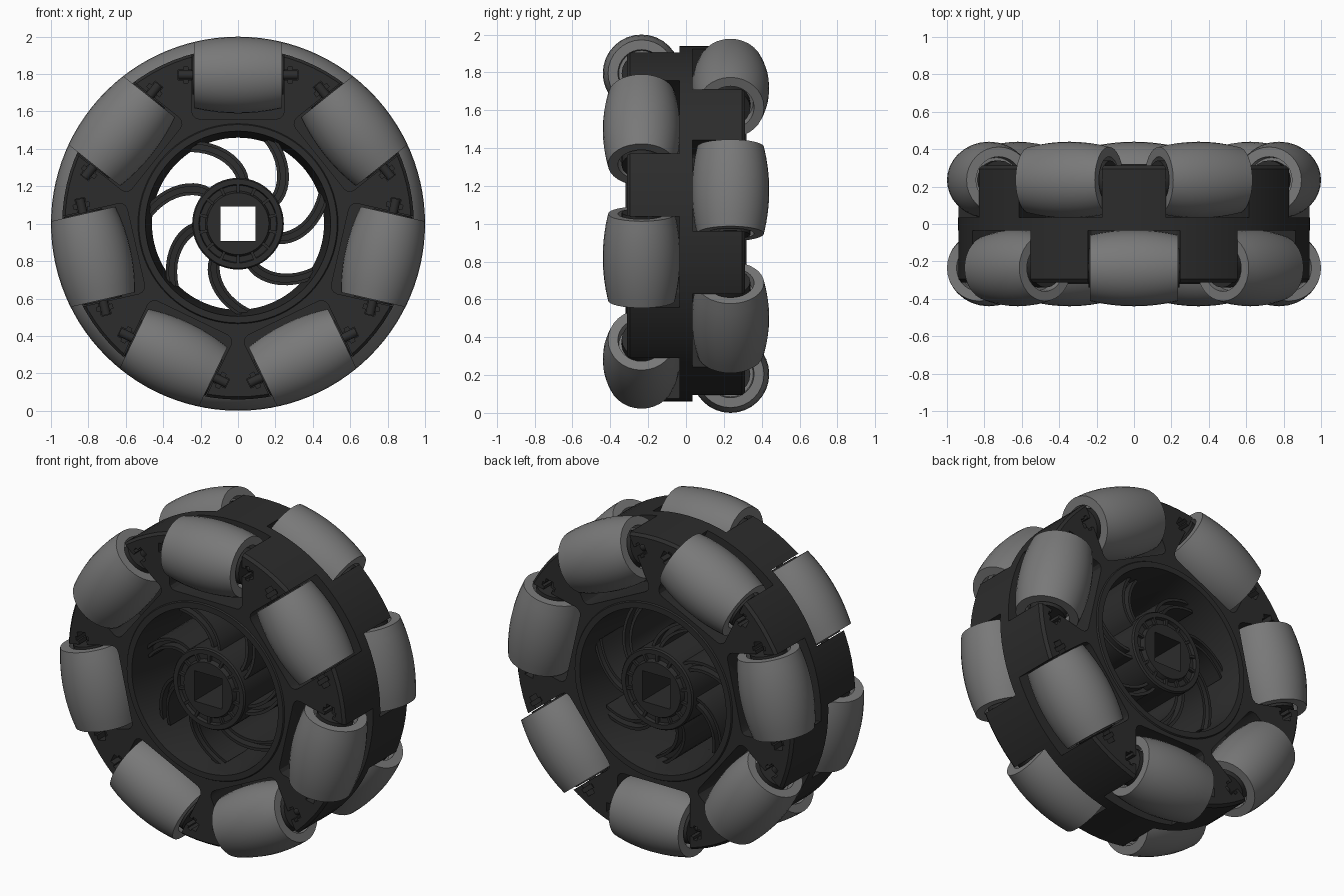
import bpy, bmesh, math
from mathutils import Matrix, Vector

if "Cube" in bpy.data.objects:
    bpy.data.objects.remove(bpy.data.objects["Cube"])

N = 7
STEP = 2 * math.pi / N
LIFT = Matrix.Translation((0, 0, 1))


def material(name, v):
    m = bpy.data.materials.new(name)
    m.diffuse_color = (v, v, v, 1)
    m.use_nodes = True
    m.node_tree.nodes["Principled BSDF"].inputs["Base Color"].default_value = m.diffuse_color
    return m


DARK = material("dark_plastic", 0.025)
GREY = material("grey_rubber", 0.19)


def add_object(name, bm, mat=None, matrix=LIFT):
    bmesh.ops.recalc_face_normals(bm, faces=bm.faces)
    me = bpy.data.meshes.new(name)
    bm.to_mesh(me)
    bm.free()
    if mat:
        me.materials.append(mat)
    ob = bpy.data.objects.new(name, me)
    ob.matrix_world = matrix
    bpy.context.collection.objects.link(ob)
    return ob


def select(ob):
    bpy.ops.object.select_all(action='DESELECT')
    ob.select_set(True)
    bpy.context.view_layer.objects.active = ob


def smooth(ob, deg=30):
    select(ob)
    bpy.ops.object.shade_smooth_by_angle(angle=math.radians(deg))


def lathe(profile, seg, axis='Y'):
    """Revolve a closed (radius, along-axis) profile."""
    bm = bmesh.new()
    rings = []
    for i in range(seg):
        a = 2 * math.pi * i / seg
        c, s = math.cos(a), math.sin(a)
        rings.append([bm.verts.new((r * c, t, r * s) if axis == 'Y' else (t, r * c, r * s))
                      for r, t in profile])
    n = len(profile)
    for i in range(seg):
        p, q = rings[i], rings[(i + 1) % seg]
        for j in range(n):
            k = (j + 1) % n
            bm.faces.new((p[j], p[k], q[k], q[j]))
    return bm


def box(bm, lo, hi, m=Matrix()):
    lo, hi = Vector(lo), Vector(hi)
    scale = Matrix.Diagonal((*(hi - lo), 1))
    return bmesh.ops.create_cube(bm, size=1, matrix=m @ Matrix.Translation((lo + hi) / 2) @ scale)['verts']


def cut(ob, bm):
    cutter = add_object("cutter", bm)
    cutter.hide_render = True
    bpy.context.view_layer.update()
    mod = ob.modifiers.new("cut", 'BOOLEAN')
    mod.operation, mod.solver, mod.object = 'DIFFERENCE', 'EXACT', cutter
    select(ob)
    bpy.ops.object.modifier_apply(modifier=mod.name)
    bpy.data.objects.remove(cutter)


# Placement of the 14 roller stations: front row, then half-step-offset back row
stations = [Matrix.Rotation(k * STEP, 4, 'Y') for k in range(N)]
stations += [Matrix.Rotation(math.pi + k * STEP, 4, 'Y') @ Matrix.Rotation(math.pi, 4, 'Z') for k in range(N)]

# Wheel body: thick ring with a roller pocket at every station
half = [(0.495, -0.32), (0.53, -0.32), (0.535, -0.312), (0.925, -0.312), (0.94, -0.295)]
body = add_object("wheel_body", lathe([(0.46, 0)] + half + [(r, -y) for r, y in reversed(half)], 84), DARK)
pockets, slots, nut_slots = bmesh.new(), bmesh.new(), bmesh.new()
for m in stations:
    vs = box(pockets, (-0.247, -0.5, 0.56), (0.247, -0.035, 1.2), m)
    inv = m.inverted()
    edges = [e for e in {e for v in vs for e in v.link_edges}
             if all((inv @ v.co).z < 0.6 for v in e.verts)
             and abs((e.verts[0].co - e.verts[1].co).y) > 0.4]
    bmesh.ops.bevel(pockets, geom=edges, offset=0.04, segments=3, profile=0.5, affect='EDGES')
    box(slots, (-0.32, -0.5, 0.768), (0.32, -0.20, 0.822), m)
    for s in (-1, 1):
        x0, x1 = sorted((s * 0.268, s * 0.292))
        box(nut_slots, (x0, -0.5, 0.752), (x1, -0.20, 0.838), m)
for c in (pockets, slots, nut_slots):
    cut(body, c)
smooth(body, 25)

# Barrel roller with hollow ends, its outline following the wheel's circle
W = 0.235
barrel = [(math.sqrt(1 - (W * t / 4) ** 2) - 0.795, W * t / 4) for t in range(-4, 5)]
ends = [(0.125, W), (0.12, W - 0.06), (0.03, W - 0.06), (0.03, 0.06 - W), (0.12, 0.06 - W), (0.125, -W)]
roller = add_object("roller_1", lathe(barrel + ends, 32, 'X'), GREY)
smooth(roller, 35)
# Axle with a wider bushing sitting in the hollow roller ends
ax = [(0.024, 0.318), (0.024, 0.242), (0.105, 0.242), (0.105, 0.18), (0.028, 0.18)]
axle = add_object("axle_1", lathe([(0.002, 0.318)] + ax + [(r, -t) for r, t in reversed(ax)] + [(0.002, -0.318)],
                                  20, 'X'), DARK)
smooth(axle, 35)
for i, m in enumerate(stations):
    for src, name in ((roller, "roller"), (axle, "axle")):
        ob = src if i == 0 else src.copy()
        if i:
            ob.name = f"{name}_{i + 1}"
            bpy.context.collection.objects.link(ob)
        ob.matrix_world = LIFT @ m @ Matrix.Translation((0, -0.235, 0.795))

# Hub with grooved faces and a square shaft hole
hp = [(0.165, -0.29), (0.175, -0.265), (0.205, -0.265), (0.21, -0.285), (0.238, -0.285), (0.245, -0.275)]
hub = add_object("hub", lathe([(0.05, -0.29)] + hp + [(r, -y) for r, y in reversed(hp)] + [(0.05, 0.29)], 56), DARK)
hole = bmesh.new()
box(hole, (-0.093, -0.6, -0.093), (0.093, 0.6, 0.093))
cut(hub, hole)
smooth(hub)

# Small ribs across the hub groove, front and back
ribs = bmesh.new()
for k in range(14):
    for s in (-1, 1):
        y0, y1 = sorted((s * 0.25, s * 0.282))
        box(ribs, (-0.008, y0, 0.165), (0.008, y1, 0.215),
            Matrix.Rotation(k * STEP / 2, 4, 'Y') @ Matrix.Rotation(0.0, 4, 'Z'))
add_object("hub_ribs", ribs, DARK)


# Swept spokes: a web with a taller rib along each edge
def spoke_strip(bm, phase, off0, off1, d_in, d_out, n=10):
    prev = None
    for i in range(n + 1):
        t = i / n
        r = 0.225 + 0.255 * t
        a = phase - 0.56 + 0.66 * t ** 1.3
        tang = Vector((-math.sin(a), 0, math.cos(a)))
        rad = Vector((math.cos(a), 0, math.sin(a)))
        nrm = (tang - rad * 0.7).normalized()
        d = d_in + (d_out - d_in) * t
        p = [bm.verts.new(rad * r + nrm * o + Vector((0, y, 0)))
             for o, y in ((off0, -d), (off1, -d), (off1, d), (off0, d))]
        if prev:
            for j in range(4):
                k = (j + 1) % 4
                bm.faces.new((prev[j], prev[k], p[k], p[j]))
        else:
            bm.faces.new(p)
        prev = p
    bm.faces.new(prev)


spokes = bmesh.new()
for k in range(N):
    ph = math.radians(115) + k * STEP
    spoke_strip(spokes, ph, -0.014, 0.014, 0.2, 0.15)
    spoke_strip(spokes, ph, 0.014, 0.032, 0.25, 0.2)
    spoke_strip(spokes, ph, -0.032, -0.014, 0.25, 0.2)
smooth(add_object("spokes", spokes, DARK))
